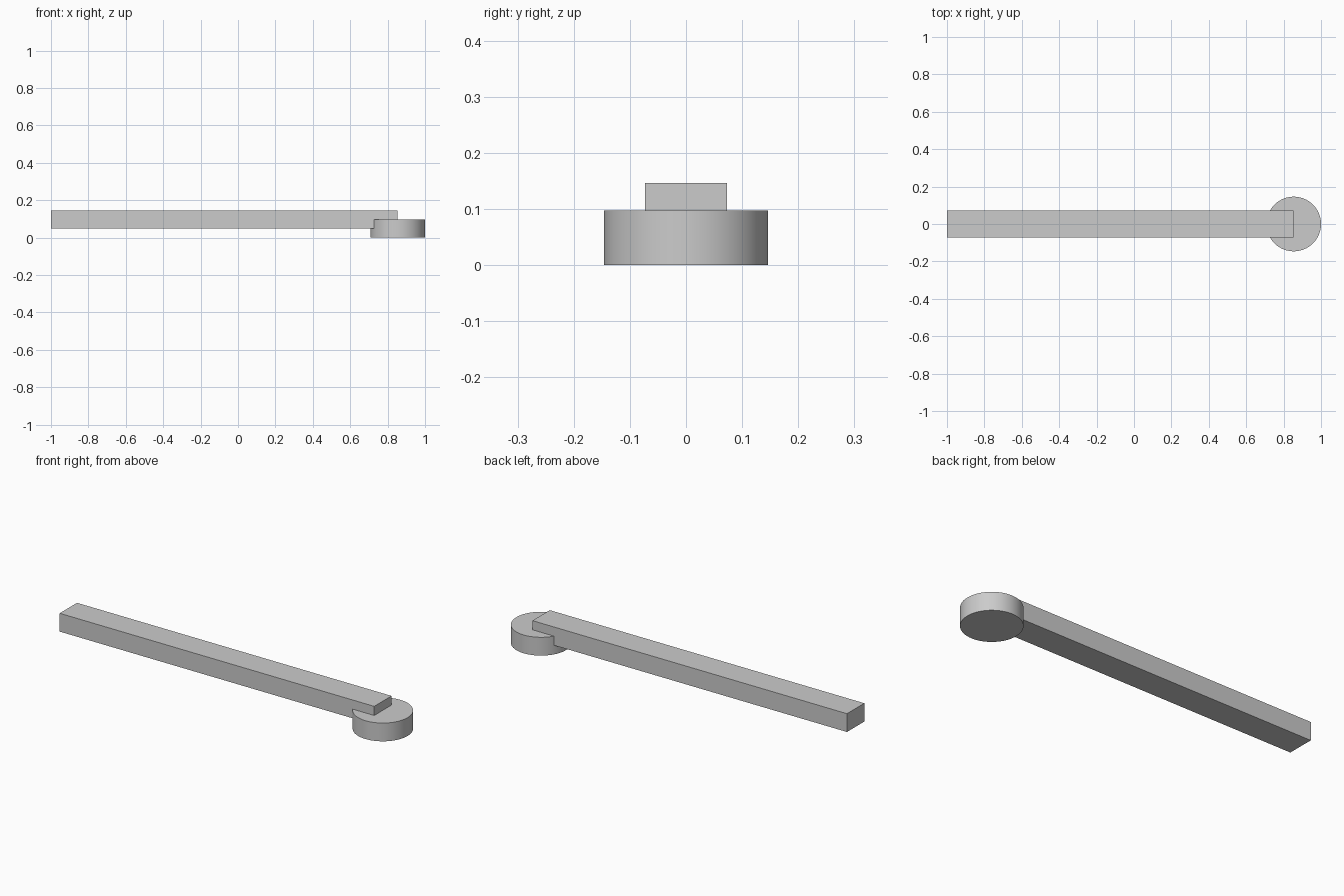
import bpy
import math

cube = bpy.data.objects.get("Cube")
if cube:
    bpy.data.objects.remove(cube, do_unlink=True)

RADIUS = 0.146          # pivot disc radius, also the bar's height unit
THICK = 0.0975          # thickness of disc and bar
PIVOT_X = 1 - RADIUS    # disc axis, where the bar ends

# Single grey finish
grey = bpy.data.materials.new("plain_grey")
grey.use_nodes = True
colour = (0.6, 0.6, 0.6, 1)
grey.diffuse_color = colour
grey.node_tree.nodes["Principled BSDF"].inputs["Base Color"].default_value = colour


def finish(name):
    obj = bpy.context.object
    obj.name = obj.data.name = name
    obj.data.materials.append(grey)
    return obj


# Long square bar, ending on the disc axis and sunk halfway into the disc
bpy.ops.mesh.primitive_cube_add(size=1, location=((PIVOT_X - 1) / 2, 0, THICK))
bar = finish("bar")
bar.scale = (PIVOT_X + 1, RADIUS, THICK)
bpy.ops.object.transform_apply(location=False, rotation=False, scale=True)

# Round disc at the end
bpy.ops.mesh.primitive_cylinder_add(vertices=96, radius=RADIUS, depth=THICK,
                                    location=(PIVOT_X, 0, THICK / 2))
finish("end_disc")
bpy.ops.object.shade_smooth_by_angle(angle=math.radians(30))
